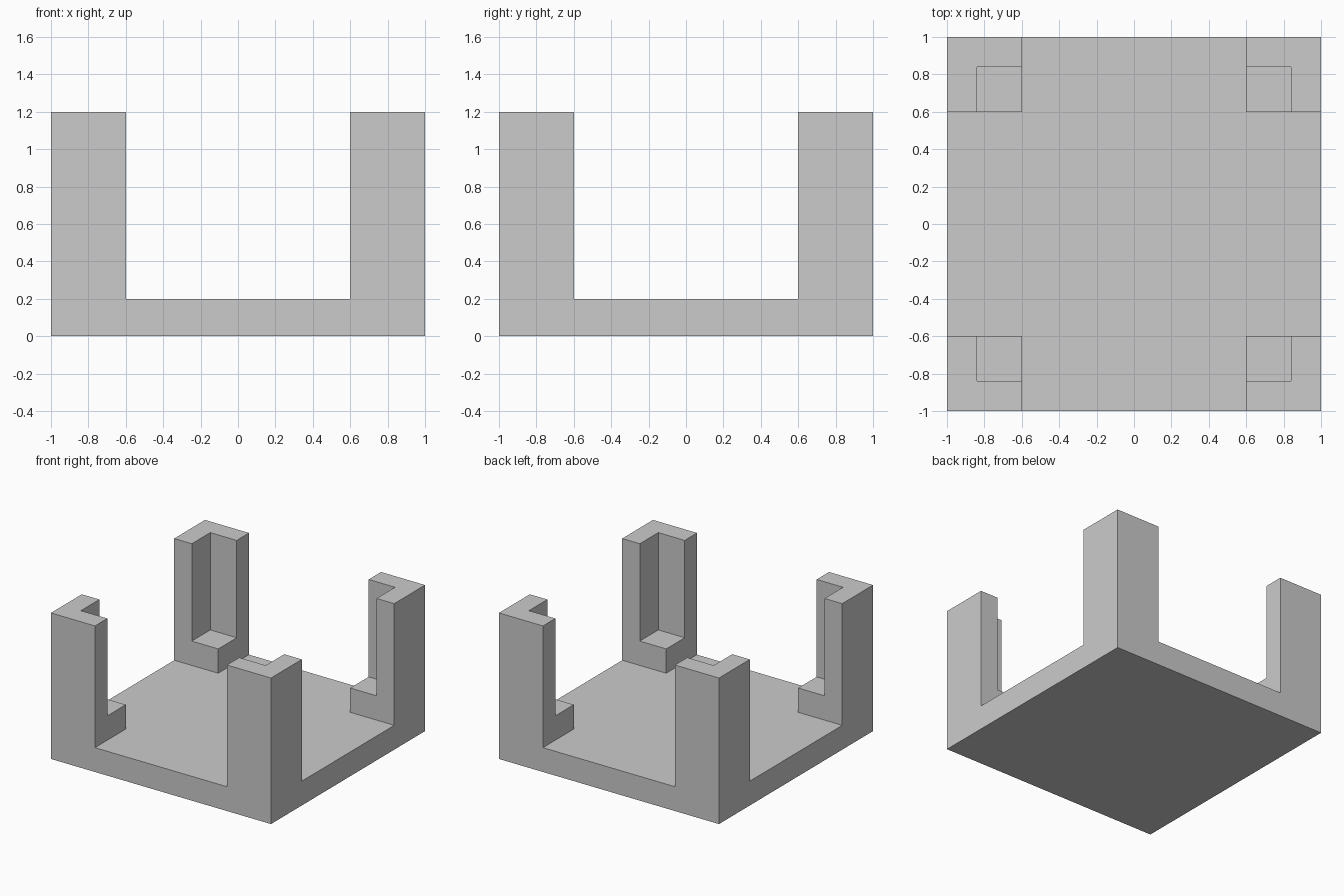
import bpy

default_cube = bpy.data.objects.get("Cube")
if default_cube:
    bpy.data.objects.remove(default_cube, do_unlink=True)

grey = bpy.data.materials.new("plain grey")
grey.use_nodes = True
colour = (0.6, 0.6, 0.6, 1)
grey.diffuse_color = colour
grey.node_tree.nodes["Principled BSDF"].inputs["Base Color"].default_value = colour


def box(name, width, depth, bottom, top):
    """Box centred on x and y, spanning bottom to top."""
    bpy.ops.mesh.primitive_cube_add(size=1, location=(0, 0, (bottom + top) / 2))
    obj = bpy.context.object
    obj.name = name
    obj.scale = (width, depth, top - bottom)
    bpy.ops.object.transform_apply(location=True, rotation=False, scale=True)
    obj.data.materials.append(grey)
    return obj


def cut(target, cutter):
    """Subtract the cutter from the target, then discard it."""
    cutter.hide_render = True
    mod = target.modifiers.new(cutter.name, 'BOOLEAN')
    mod.operation = 'DIFFERENCE'
    mod.solver = 'EXACT'
    mod.object = cutter
    bpy.context.view_layer.objects.active = target
    bpy.ops.object.modifier_apply(modifier=mod.name)
    bpy.data.objects.remove(cutter, do_unlink=True)


# Solid block that becomes the square base and its four corner posts
holder = box("corner_post_holder", 2, 2, 0, 1.2)

# Two crossing channels open the sides and leave the posts
cut(holder, box("side_channel", 3, 1.2, 0.2, 1.5))
cut(holder, box("front_channel", 1.2, 3, 0.2, 1.5))

# Central pocket hollows the posts into L shapes above a small ledge
cut(holder, box("ledge_pocket", 1.68, 1.68, 0.4, 1.5))
